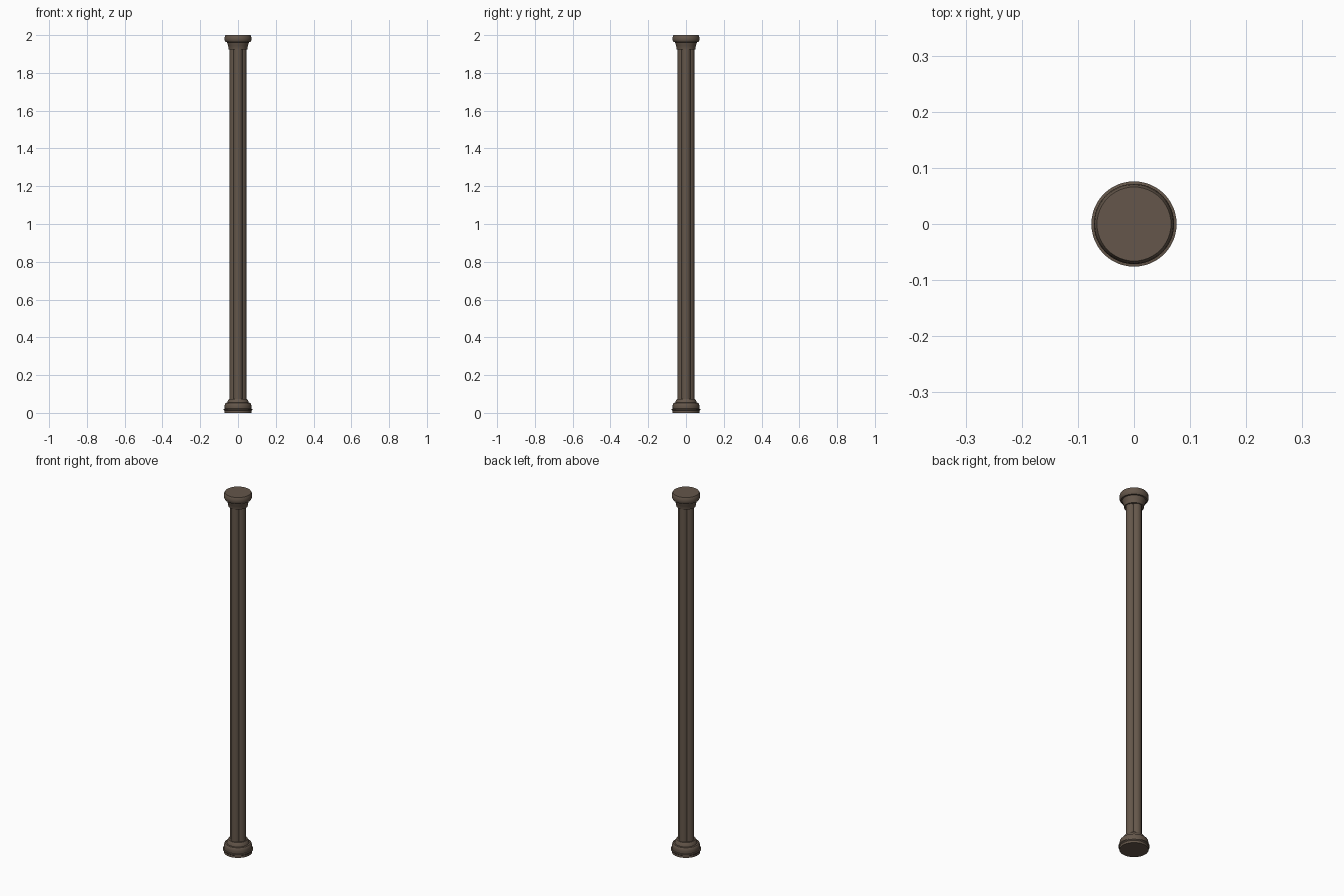
import bpy, math

if "Cube" in bpy.data.objects:
    bpy.data.objects.remove(bpy.data.objects["Cube"])

mat = bpy.data.materials.new("weathered brown")
mat.diffuse_color = (0.128, 0.094, 0.069, 1)
mat.use_nodes = True
mat.node_tree.nodes["Principled BSDF"].inputs["Base Color"].default_value = mat.diffuse_color


def rings_object(name, rings):
    """Skin stacked rings of points, capping both ends."""
    n = len(rings[0])
    verts = [p for r in rings for p in r]
    faces = [tuple(reversed(range(n)))]
    for k in range(len(rings) - 1):
        for i in range(n):
            j = (i + 1) % n
            faces.append((k * n + i, k * n + j, (k + 1) * n + j, (k + 1) * n + i))
    faces.append(tuple(range((len(rings) - 1) * n, len(rings) * n)))
    me = bpy.data.meshes.new(name)
    me.from_pydata(verts, [], faces)
    me.materials.append(mat)
    ob = bpy.data.objects.new(name, me)
    bpy.context.collection.objects.link(ob)
    bpy.ops.object.select_all(action='DESELECT')
    ob.select_set(True)
    bpy.context.view_layer.objects.active = ob
    bpy.ops.object.shade_smooth_by_angle(angle=math.radians(30))
    return ob


def lathe(name, profile, n=48):
    ang = [2 * math.pi * i / n for i in range(n)]
    return rings_object(name, [[(r * math.cos(a), r * math.sin(a), z) for a in ang]
                               for r, z in profile])


# Shaft: four rounded lobes meeting in grooves on the diagonals
d, r, n = 0.019, 0.025, 64


def lobe_radius(a):
    b = (a + math.pi / 4) % (math.pi / 2) - math.pi / 4
    return d * math.cos(b) + math.sqrt(r * r - (d * math.sin(b)) ** 2)


angles = [2 * math.pi * i / n for i in range(n)]
rings_object("shaft", [[(lobe_radius(a) * math.cos(a), lobe_radius(a) * math.sin(a), z)
                        for a in angles] for z in (0.06, 1.94)])

# Moulded base
lathe("base", [(0.071, 0), (0.071, 0.012), (0.076, 0.016), (0.076, 0.021),
               (0.070, 0.022), (0.071, 0.036), (0.069, 0.048), (0.065, 0.053),
               (0.057, 0.054), (0.055, 0.063), (0.050, 0.070), (0.048, 0.074)])

# Moulded capital
lathe("capital", [(0.049, 1.925), (0.050, 1.936), (0.053, 1.945), (0.057, 1.958),
                  (0.058, 1.962), (0.065, 1.963), (0.070, 1.970), (0.0715, 1.980),
                  (0.070, 1.992), (0.066, 2.0)])
